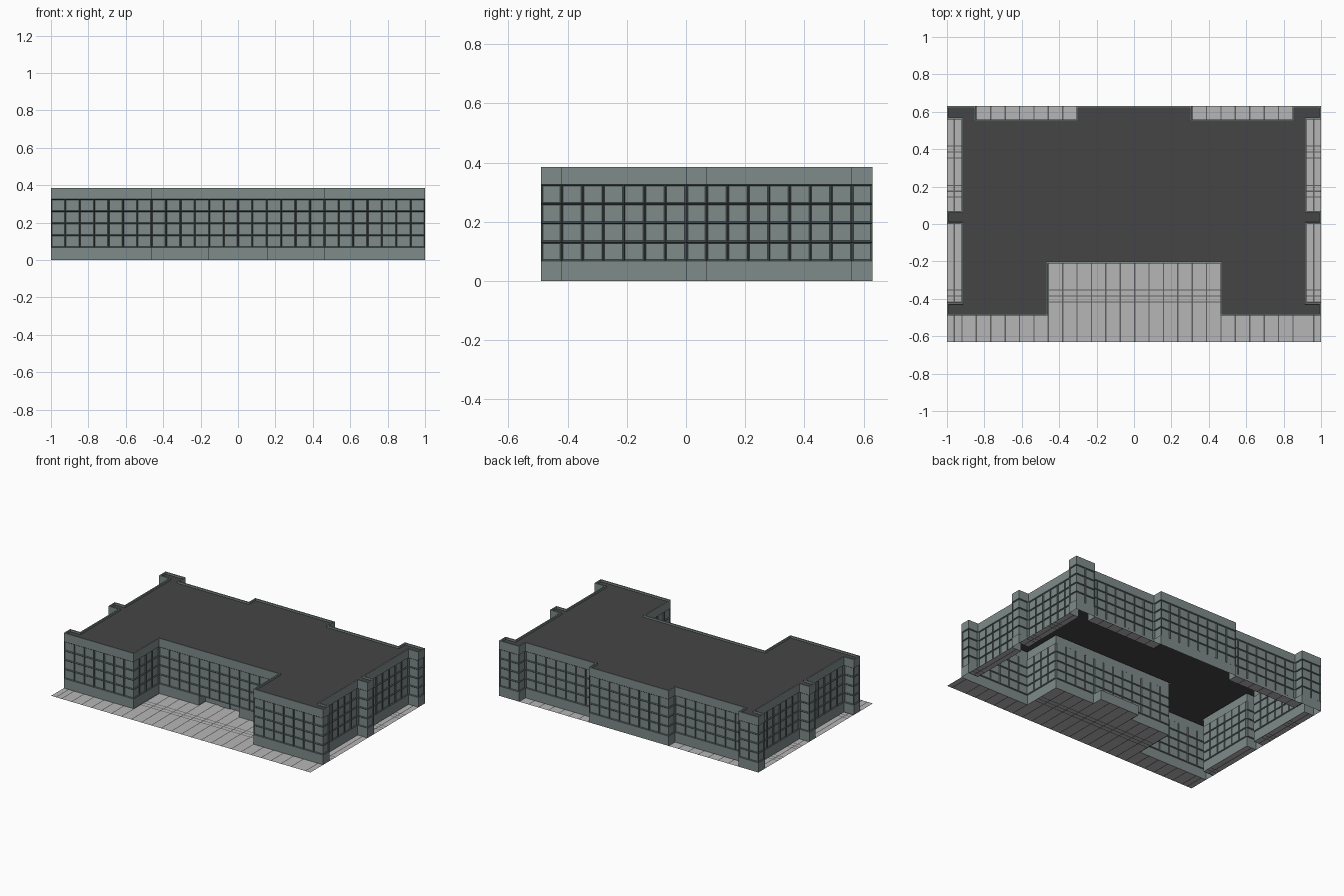
import bpy, bmesh
from mathutils import Vector

cube = bpy.data.objects.get("Cube")
if cube:
    bpy.data.objects.remove(cube, do_unlink=True)


def material(name, rgb):
    m = bpy.data.materials.new(name)
    m.use_nodes = True
    m.diffuse_color = (*rgb, 1)
    m.node_tree.nodes["Principled BSDF"].inputs["Base Color"].default_value = (*rgb, 1)
    return m


wall_mat = material("grey green wall", (0.21, 0.26, 0.25))
frame_mat = material("dark window frame", (0.085, 0.11, 0.108))
roof_mat = material("dark roof", (0.06, 0.06, 0.06))
paving_mat = material("light paving", (0.47, 0.47, 0.47))
joint_mat = material("paving joint", (0.12, 0.12, 0.12))

# The plan is a grid of window bays
NX, NY = 26, 18
SX, SY = 2 / NX, 0.07
LEVELS = [0, 0.0675, 0.132, 0.1965, 0.261, 0.3255, 0.385]
TOP = LEVELS[-1]


def point(i, j, z=0.0):
    return Vector((i * SX - 1, (j - NY / 2) * SY, z))


def inside(i, j):
    if not (0 <= i < NX and 2 <= j < NY):
        return False
    if j < 6 and 7 <= i < 19:                                # front court
        return False
    if i in (0, NX - 1) and j not in (2, 9, 17):             # between side piers
        return False
    if j == 17 and (2 <= i < 9 or 17 <= i < 24):             # back recesses
        return False
    return True


def entrance(i, j):
    return j == 6 and 11 <= i < 15


def quad(bm, pts, mat=0):
    face = bm.faces.new([bm.verts.new(p) for p in pts])
    face.material_index = mat
    return face


def finish(bm, name, mats):
    mesh = bpy.data.meshes.new(name)
    bm.to_mesh(mesh)
    bm.free()
    obj = bpy.data.objects.new(name, mesh)
    for m in mats:
        mesh.materials.append(m)
    bpy.context.collection.objects.link(obj)
    return obj


CELLS = [(i, j) for i in range(NX) for j in range(NY)]
# Each side of a bay: neighbour step, then start and end corners
SIDES = [((0, -1), (0, 0), (1, 0)), ((1, 0), (1, 0), (1, 1)),
         ((0, 1), (1, 1), (0, 1)), ((-1, 0), (0, 1), (0, 0))]

# Outer walls with recessed windows
bm = bmesh.new()
windows = []
for i, j in CELLS:
    if not inside(i, j):
        continue
    for step, a, b in SIDES:
        if inside(i + step[0], j + step[1]):
            continue
        p, q = point(i + a[0], j + a[1]), point(i + b[0], j + b[1])
        for k, (low, high) in enumerate(zip(LEVELS, LEVELS[1:])):
            if k == 0 and entrance(i, j):
                continue
            lo, hi = Vector((0, 0, low)), Vector((0, 0, high))
            face = quad(bm, (p + lo, q + lo, q + hi, p + hi))
            if 1 <= k <= 4:
                windows.append(face)
bmesh.ops.inset_individual(bm, faces=windows, thickness=0.0055)
rings = bmesh.ops.inset_individual(bm, faces=windows, thickness=0.0065, depth=-0.006)
for face in rings["faces"]:
    face.material_index = 1
bmesh.ops.remove_doubles(bm, verts=bm.verts, dist=0.0002)
finish(bm, "outer_walls", [wall_mat, frame_mat])

# Sheltered entrance under the first floor
bm = bmesh.new()
z1 = LEVELS[1]
left, right = (11, 6), (15, 6)
for a, b in (((11, 6), (11, 7)), ((11, 7), (15, 7)), ((15, 7), (15, 6))):
    quad(bm, (point(*a), point(*b), point(*b, z1), point(*a, z1)))
quad(bm, (point(11, 7, z1), point(15, 7, z1), point(15, 6, z1), point(11, 6, z1)))
finish(bm, "entrance_recess", [wall_mat])

bpy.ops.mesh.primitive_cube_add(size=1, location=point(13, 6.95, z1 / 2))
door = bpy.context.object
door.name = "entrance_door"
door.scale = (SX, 0.007, z1)
door.data.materials.append(wall_mat)

# Roof deck behind a thin parapet
bm = bmesh.new()
for i, j in CELLS:
    if inside(i, j):
        quad(bm, (point(i, j, TOP), point(i + 1, j, TOP),
                  point(i + 1, j + 1, TOP), point(i, j + 1, TOP)), 1)
bmesh.ops.remove_doubles(bm, verts=bm.verts, dist=0.0002)
deck = bm.faces[:]
for thickness, depth in ((0.009, 0), (0.0005, -0.012)):
    ring = bmesh.ops.inset_region(bm, faces=deck, thickness=thickness, depth=depth,
                                  use_boundary=True, use_even_offset=True)
    for face in ring["faces"]:
        face.material_index = 0
finish(bm, "roof_and_parapet", [wall_mat, roof_mat])

# Paving around the walls, with joint lines
bm = bmesh.new()
HALF = 0.045
for i, j in CELLS:
    if inside(i, j) and not entrance(i, j):
        continue
    quad(bm, (point(i, j), point(i + 1, j), point(i + 1, j + 1), point(i, j + 1)))
    x = i + 0.5 if i in (0, NX - 1) else i + HALF
    strips = [(x - HALF, x + HALF, j, j + 1)]
    if j in (3, 11, 14):
        strips += [(i, i + 1, j + t - HALF, j + t + HALF) for t in (0.05, 0.5, 0.95)]
    for x0, x1, y0, y1 in strips:
        for z in (0.001, -0.0005):
            quad(bm, (point(x0, y0, z), point(x1, y0, z),
                      point(x1, y1, z), point(x0, y1, z)), 1)
finish(bm, "paving", [paving_mat, joint_mat])
